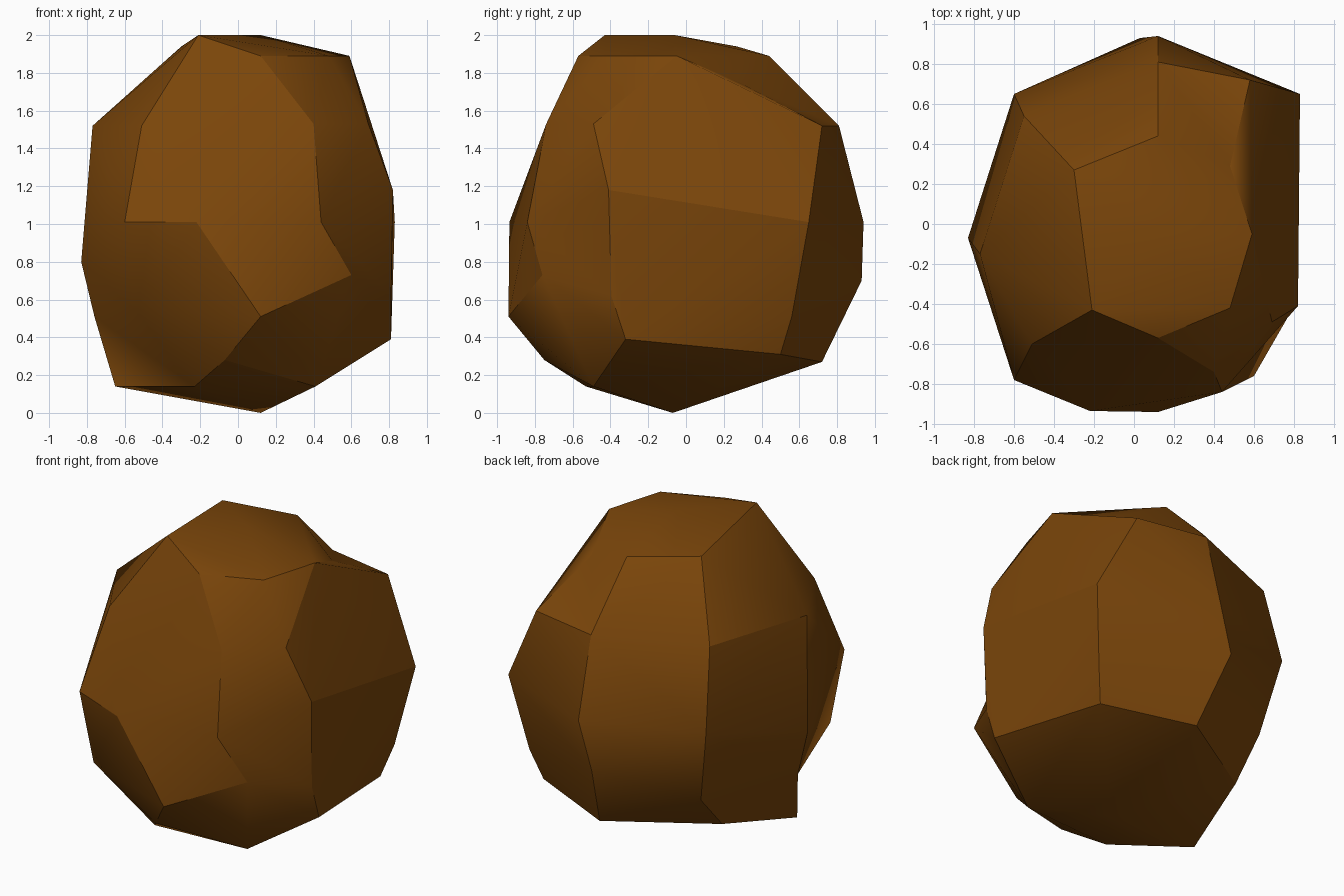
import bpy, bmesh
from mathutils.geometry import closest_point_on_tri

if "Cube" in bpy.data.objects:
    bpy.data.objects.remove(bpy.data.objects["Cube"])

# Corner points of the faceted boulder, listed ring by ring from bottom to top
POINTS = [
    (.12, -.07, 0),
    (-.65, -.22, .14), (-.23, -.53, .14), (.41, -.49, .14),
    (-.07, -.75, .28), (.12, .72, .27), (-.50, .34, .27), (.68, .50, .31), (.81, -.32, .39),
    (-.76, -.07, .51), (-.54, -.72, .54), (.12, -.94, .51), (.74, .56, .51), (-.50, .56, .51),
    (.81, -.395, .62), (.03, .93, .70), (.60, -.76, .73), (-.83, -.07, .80),
    (-.60, -.78, 1.01), (-.22, -.935, 1.01), (.44, -.84, 1.01), (.83, .65, 1.01),
    (.12, .94, 1.01), (-.60, .65, 1.01), (.82, -.41, 1.18),
    (-.77, -.15, 1.52), (-.51, -.60, 1.52), (.40, -.74, 1.53), (.69, -.49, 1.53),
    (.58, .72, 1.52), (.12, .81, 1.52), (-.55, .54, 1.52),
    (.12, -.57, 1.89), (.48, -.42, 1.89), (.59, -.05, 1.89), (.48, .29, 1.745), (.12, .44, 1.89),
    (-.30, .27, 1.94), (-.21, -.43, 2.0), (.12, -.06, 2.0),
]

# Hollows: links that run inside the skin
HOLLOWS = [(35, 30), (20, 24), (20, 14), (1, 9), (9, 10), (9, 2)]

# Creases: chains of corners where two worn areas meet
CREASES = [
    (18, 19, 11, 16, 20, 27, 32, 38, 26, 18),   # front chip
    (1, 2, 4, 3, 8, 7, 5, 6), (4, 11),          # underside rim
    (34, 28, 24, 21), (34, 35, 29),             # upper right chip
    (24, 14, 8), (7, 12, 21, 29, 30),           # lower right chip
    (5, 15, 22, 30, 36, 37, 38),                # back ridge
    (37, 31, 23, 13, 6, 1, 9, 17, 25, 31),      # left chip
    (32, 33, 34),                               # crown
]

# Boulder body: skin the points
bm = bmesh.new()
corners = [bm.verts.new(p) for p in POINTS]
bmesh.ops.convex_hull(bm, input=bm.verts[:])
bmesh.ops.triangulate(bm, faces=bm.faces[:])


def gap(face, co):
    a, b, c = (v.co for v in face.verts)
    return (closest_point_on_tri(co, a, b, c) - co).length


def dent(vert):
    """Push the nearest face in to a point lying under the skin."""
    face = min(bm.faces, key=lambda f: gap(f, vert.co))
    ring = list(face.verts)
    bmesh.ops.delete(bm, geom=[face], context='FACES_ONLY')
    for i in range(3):
        bm.faces.new((ring[i], ring[(i + 1) % 3], vert))


def connect(a, b):
    """Return the edge between two corners, turning a diagonal if needed."""
    va, vb = corners[a], corners[b]
    for e in va.link_edges:
        if e.other_vert(va) == vb:
            return e
    for f in va.link_faces:
        e = next(e for e in f.edges if va not in e.verts)
        if any(vb in g.verts for g in e.link_faces):
            return bmesh.utils.edge_rotate(e, False)
    return None


for v in corners:
    if not v.link_faces:
        dent(v)
for a, b in HOLLOWS:
    connect(a, b)
for chain in CREASES:
    for a, b in zip(chain, chain[1:]):
        connect(a, b)
bmesh.ops.recalc_face_normals(bm, faces=bm.faces[:])

# Smooth inside each worn area, crisp along the creases
pairs = {frozenset(p) for chain in CREASES for p in zip(chain, chain[1:])}
index = {v: i for i, v in enumerate(corners)}
for f in bm.faces:
    f.smooth = True
for e in bm.edges:
    e.smooth = frozenset(index[v] for v in e.verts) not in pairs

mesh = bpy.data.meshes.new("boulder")
bm.to_mesh(mesh)
bm.free()
boulder = bpy.data.objects.new("boulder", mesh)
bpy.context.collection.objects.link(boulder)

# Earthy brown stone
brown = bpy.data.materials.new("earth_brown")
brown.diffuse_color = (0.195, 0.06, 0.003, 1)
brown.use_nodes = True
brown.node_tree.nodes["Principled BSDF"].inputs["Base Color"].default_value = brown.diffuse_color
mesh.materials.append(brown)
